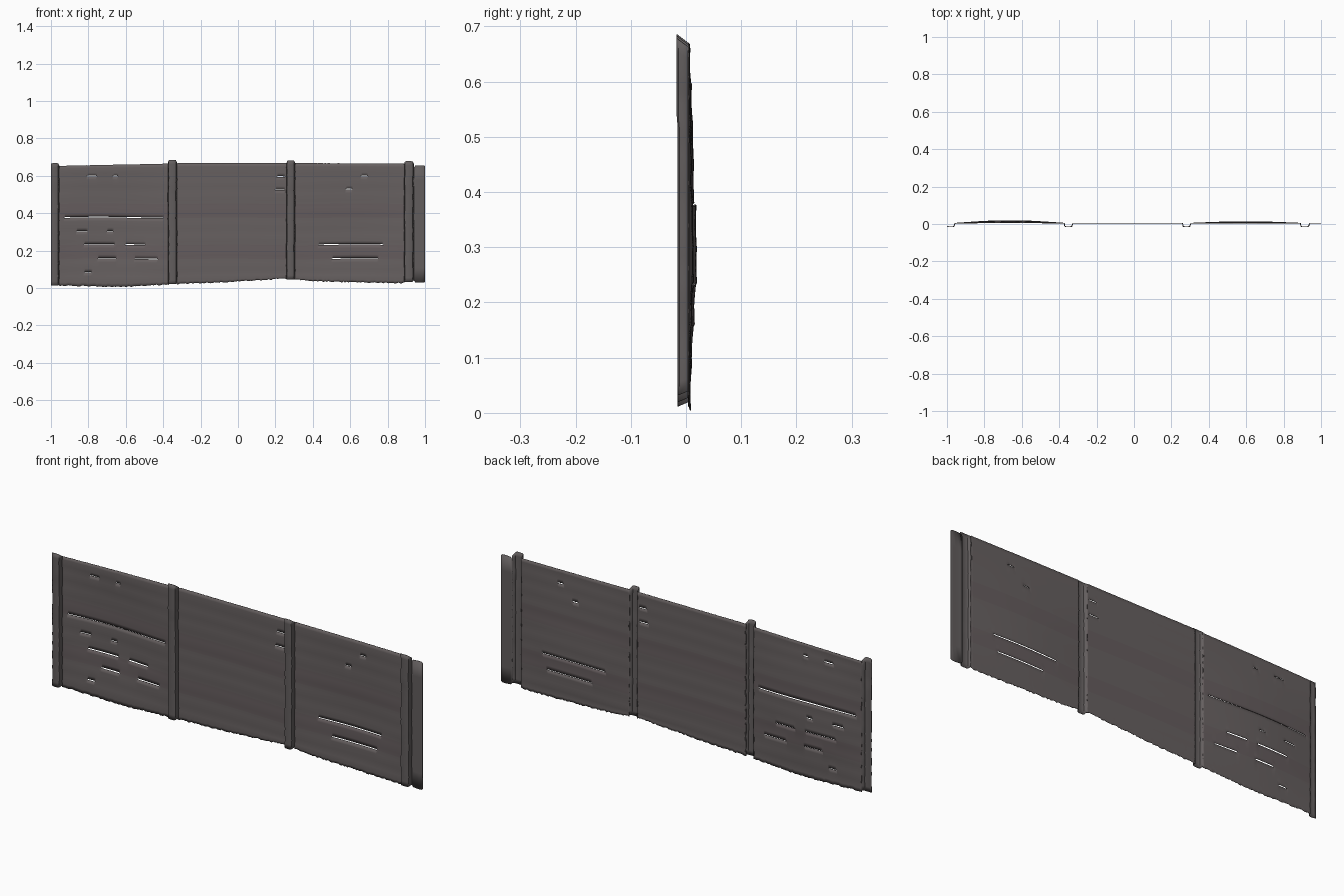
import bpy, bmesh, math, random

random.seed(4)
if "Cube" in bpy.data.objects:
    bpy.data.objects.remove(bpy.data.objects["Cube"])


def material(name, color):
    m = bpy.data.materials.new(name)
    m.use_nodes = True
    m.diffuse_color = (*color, 1)
    bsdf = m.node_tree.nodes["Principled BSDF"]
    bsdf.inputs["Base Color"].default_value = (*color, 1)
    bsdf.inputs["Roughness"].default_value = 0.9
    return m


WOOD = material("weathered wood", (0.135, 0.118, 0.118))
RED_WOOD = material("reddish weathered wood", (0.13, 0.108, 0.111))
POST = material("dark post wood", (0.122, 0.110, 0.110))

BASE_Y = 0.004
SEAMS = [0.08, 0.155, 0.23, 0.30, 0.375, 0.45, 0.525, 0.595]
BULGE = [0.003, 0.006, 0.010, 0.014, 0.013, 0.009, 0.008, 0.005, 0.002]
# Open cracks: seam number -> x ranges
CRACKS = {
    0: [(-0.82, -0.78)],
    1: [(-0.75, -0.65), (-0.55, -0.43), (0.5, 0.75)],
    2: [(-0.82, -0.66), (-0.6, -0.5), (0.43, 0.77)],
    3: [(-0.86, -0.81), (-0.7, -0.67)],
    4: [(-0.93, -0.4)],
    6: [(0.2, 0.25), (0.58, 0.61)],
    7: [(-0.81, -0.76), (-0.67, -0.64), (0.21, 0.25), (0.66, 0.69)],
}
BOTTOM = [(-1, 0.015), (-0.65, 0.005), (-0.35, 0.02), (-0.1, 0.03),
          (0.25, 0.05), (0.4, 0.036), (0.65, 0.03), (0.85, 0.026), (1, 0.035)]
TOP = [(-1, 0.652), (-0.4, 0.664), (-0.3, 0.668), (0.25, 0.668), (1, 0.664)]


def along(points, x):
    """Height of a polyline at x."""
    for (xa, za), (xb, zb) in zip(points, points[1:]):
        if x <= xb:
            return za + (zb - za) * (x - xa) / (xb - xa)
    return points[-1][1]


def cracked(seam, x):
    return any(a < x < b for a, b in CRACKS.get(seam, []))


def skin(bm, columns, mat=0):
    """Bridge neighbouring columns of points with quads facing -y."""
    cols = [[bm.verts.new(p) for p in c] for c in columns]
    for a, b in zip(cols, cols[1:]):
        for i in range(len(a) - 1):
            face = bm.faces.new((a[i], b[i], b[i + 1], a[i + 1]))
            face.material_index = mat


def finish(name, bm, mats, thickness=0.002):
    bmesh.ops.remove_doubles(bm, verts=bm.verts, dist=0.0002)
    mesh = bpy.data.meshes.new(name)
    bm.to_mesh(mesh)
    bm.free()
    ob = bpy.data.objects.new(name, mesh)
    bpy.context.collection.objects.link(ob)
    for m in mats:
        mesh.materials.append(m)
    solid = ob.modifiers.new("thickness", "SOLIDIFY")
    solid.thickness = thickness
    solid.offset = -1
    bpy.ops.object.select_all(action="DESELECT")
    ob.select_set(True)
    bpy.context.view_layer.objects.active = ob
    bpy.ops.object.shade_smooth_by_angle(angle=math.radians(35))
    return ob


def panel(name, x0, x1, bow, steps=72):
    """Boarded panel whose planks bow backwards and part at the cracks."""
    bm = bmesh.new()
    xs = [x0 + (x1 - x0) * i / steps for i in range(steps + 1)]
    wear = [random.uniform(-0.003, 0.003) for _ in xs]
    last = len(BULGE) - 1
    for row in range(last + 1):
        columns = []
        for x, w in zip(xs, wear):
            arch = bow * math.sin(math.pi * (x - x0) / (x1 - x0))
            own = BULGE[row]
            low, high = own, own
            z0 = along(BOTTOM, x) + w if row == 0 else SEAMS[row - 1]
            z1 = along(TOP, x) + w * 0.2 if row == last else SEAMS[row]
            sway = 0.002 * math.sin(9 * x + 2)
            if row > 0:
                z0 += sway
                if cracked(row - 1, x):
                    z0 += 0.004
                else:
                    low = (own + BULGE[row - 1]) / 2
            if row < last:
                z1 += sway
                if not cracked(row, x):
                    high = (own + BULGE[row + 1]) / 2
            column = []
            for k in range(5):
                t = k / 4
                b = low + (own - low) * 2 * t if t < 0.5 else own + (high - own) * (2 * t - 1)
                ripple = 0.0012 * math.sin(math.pi * t)
                column.append((x, BASE_Y + arch * b - ripple, z0 + (z1 - z0) * t))
            columns.append(column)
        skin(bm, columns, 1 if row in (2, 5) else 0)
    return finish(name, bm, [WOOD, RED_WOOD])


def post(name, x0, x1, zb, zt, left_wall=True):
    """Upright channel, open at the back, with worn edges and ends."""
    profile = [(x0 + 0.004, -0.012), (x0 + 0.012, -0.015),
               (x1 - 0.014, -0.015), (x1 - 0.007, -0.012), (x1, BASE_Y + 0.001)]
    if left_wall:
        profile.insert(0, (x0, BASE_Y + 0.001))
    else:
        profile[0] = (x0, -0.012)
    rows = 28
    wobble = [random.uniform(-0.0015, 0.0015) for _ in range(rows + 1)]
    columns = []
    for x, y in profile:
        drop = 0.016 * (y + 0.015) / 0.02
        column = []
        for k, w in enumerate(wobble):
            z = zb + drop * 0.5 + (zt - zb - drop * 1.5) * k / rows
            lean = -0.002 if z > 0.53 and y < 0 else 0
            column.append((max(x + w, -1), y + lean, z))
        columns.append(column)
    bm = bmesh.new()
    skin(bm, columns)
    return finish(name, bm, [POST])


# Boarded panels
panel("right_panel", -0.957, -0.37, 1.0)
panel("middle_panel", -0.33, 0.262, 0.05)
panel("left_panel", 0.303, 0.892, 0.6)

# Posts
post("right_end_post", -1.0, -0.955, 0.012, 0.668, left_wall=False)
post("right_middle_post", -0.375, -0.325, 0.02, 0.685)
post("left_middle_post", 0.258, 0.306, 0.045, 0.682)
post("left_end_post", 0.888, 0.941, 0.032, 0.678)

# Narrow board past the last post
strip = bmesh.new()
strip_columns = []
for x, inset in ((0.939, 0.012), (0.948, 0.002), (0.975, 0), (0.992, 0), (1.0, 0.005)):
    strip_columns.append([(x, BASE_Y - 0.001 * (x > 0.94), 0.028 + inset + (0.622 - 2 * inset + 0.006) * k / 8)
                          for k in range(9)])
skin(strip, strip_columns)
finish("end_board", strip, [POST])
